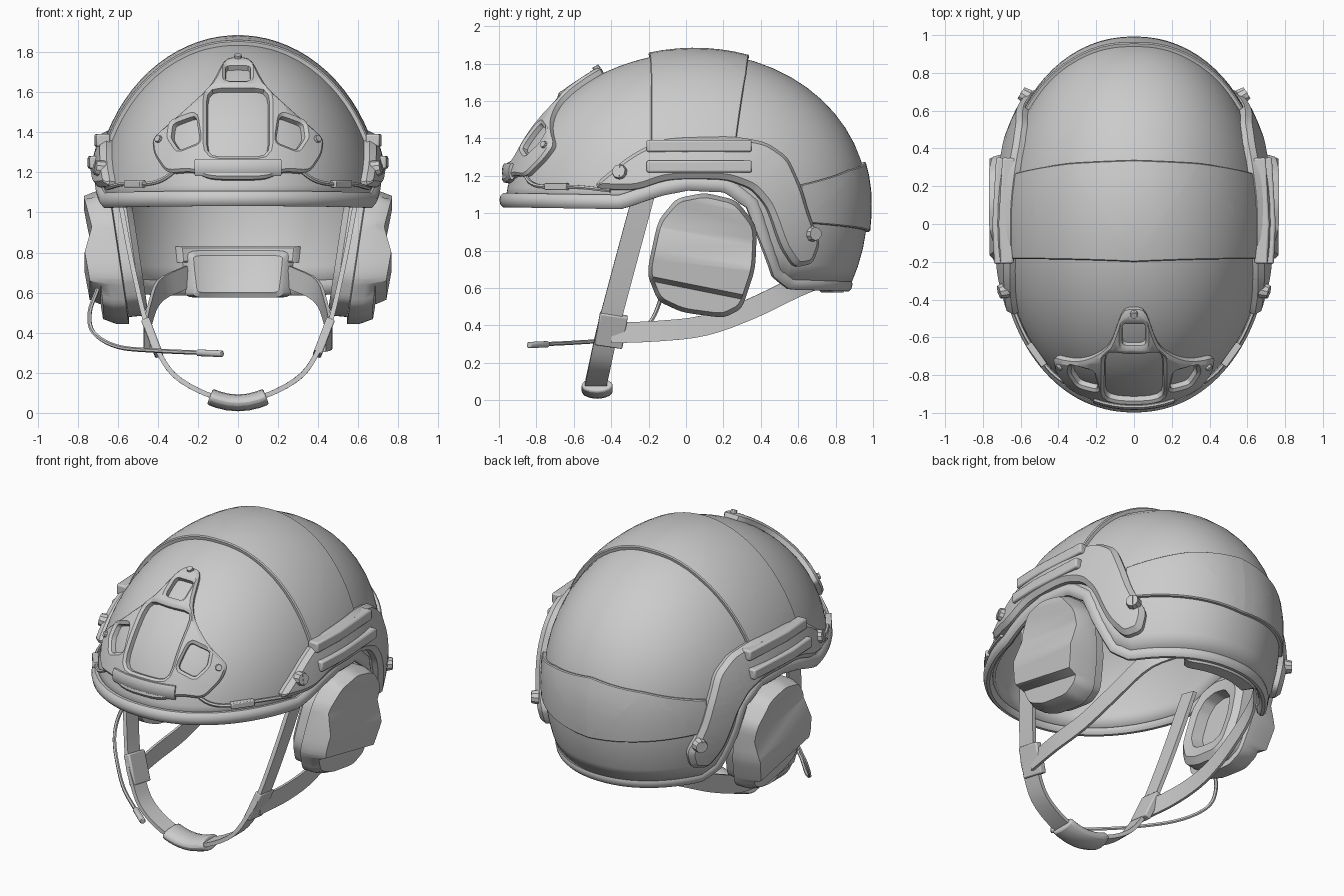
import bpy, bmesh, math
from mathutils import Vector, Matrix

if "Cube" in bpy.data.objects:
    bpy.data.objects.remove(bpy.data.objects["Cube"])

grey = bpy.data.materials.new("plain_grey")
grey.use_nodes = True
grey.diffuse_color = (0.6, 0.6, 0.6, 1)
grey.node_tree.nodes["Principled BSDF"].inputs["Base Color"].default_value = (0.6, 0.6, 0.6, 1)

A, B, H, Z0 = 0.7, 0.97, 0.84, 1.02      # shell half width, half length, dome height, dome base
P, LEAN = 2.12, 0.045                    # plan squareness, rearward lean of the dome
parts = []


def finish(name, bm, mirror=False, bevel=0, solid=0):
    bmesh.ops.recalc_face_normals(bm, faces=bm.faces)
    me = bpy.data.meshes.new(name)
    bm.to_mesh(me)
    bm.free()
    me.materials.append(grey)
    ob = bpy.data.objects.new(name, me)
    bpy.context.collection.objects.link(ob)
    if solid:
        m = ob.modifiers.new("thickness", 'SOLIDIFY')
        m.thickness, m.offset = solid, -1
    if bevel:
        m = ob.modifiers.new("soft_edges", 'BEVEL')
        m.width, m.segments = bevel, 2
    if mirror:
        ob.modifiers.new("other_side", 'MIRROR')
    parts.append(ob)


def interp(t, table):
    for (a, p), (b, q) in zip(table, table[1:]):
        if t <= b:
            return p + (q - p) * max(0, (t - a) / (b - a))
    return table[-1][1]


def rounded(pts, f=0.3):
    """Round each corner of a closed outline with a short quadratic arc."""
    out, n = [], len(pts)
    for i in range(n):
        p, a, b = (Vector(pts[j % n]) for j in (i, i - 1, i + 1))
        s, e = p.lerp(a, f), p.lerp(b, f)
        out += [s.lerp(p, t).lerp(p.lerp(e, t), t) for t in (0, 0.33, 0.67, 1)]
    return out


def rect(u0, u1, v0, v1):
    return [(u0, v0), (u1, v0), (u1, v1), (u0, v1)]


# Shell surface and its coordinate maps
def scale_at(z):
    if z > Z0:
        return math.sqrt(max(0, 1 - ((z - Z0) / H) ** 2))
    return 1 - 0.1 * ((Z0 - z) / 0.42) ** 2


def across(z, r):
    return max(0, scale_at(z) ** P - abs(r) ** P) ** (1 / P)


def spow(c):
    return math.copysign(abs(c) ** (2 / P), c)


def lift(x, y, z, h):
    up = max(0, z - Z0)
    n = Vector((x / A ** 2, y / B ** 2, up / H ** 2)).normalized()
    return Vector((x, y + LEAN * up / H, z)) + n * h


def on_side(y, z, h, side=1):
    return lift(side * A * across(z, y / B), y, z, h)


def on_front(x, z, h):
    return lift(x, -B * across(z, x / A), z, h)


def on_back(az, z, h):
    return lift(A * scale_at(z) * spow(math.sin(az)), B * scale_at(z) * spow(math.cos(az)), z, h)


def on_top(t, y, h):
    z = Z0 + H * math.sqrt(1 - (y / B) ** 2) * math.cos(t)
    return on_side(y, z, h, math.copysign(1, t))


def plate(name, place, loops, base, top, edge, step=0.06, mirror=False):
    """Chamfered plate, drawn flat with optional holes, then wrapped onto the shell."""
    bm = bmesh.new()
    for loop in loops:
        vs = [bm.verts.new((p[0], p[1], base)) for p in loop]
        for i, v in enumerate(vs):
            bm.edges.new((vs[i - 1], v))
    bmesh.ops.triangle_fill(bm, edges=bm.edges[:], use_beauty=True)
    ext = bmesh.ops.extrude_face_region(bm, geom=bm.faces[:], use_keep_orig=True)["geom"]
    upper = [g for g in ext if isinstance(g, bmesh.types.BMFace)]
    soft = top - math.copysign(edge, top - base)
    for v in {v for f in upper for v in f.verts}:
        v.co.z = soft
    bmesh.ops.inset_region(bm, faces=upper, thickness=edge, use_boundary=True, use_even_offset=True)
    for v in {v for f in upper for v in f.verts}:
        v.co.z = top
    for axis in (0, 1):
        vals = [v.co[axis] for v in bm.verts]
        lo, hi = min(vals), max(vals)
        n = math.ceil((hi - lo) / step)
        no = Vector((1 - axis, axis, 0))
        for i in range(1, n):
            bmesh.ops.bisect_plane(bm, geom=bm.verts[:] + bm.edges[:] + bm.faces[:],
                                   plane_co=no * (lo + (hi - lo) * i / n), plane_no=no)
    for v in bm.verts:
        v.co = place(*v.co)
    finish(name, bm, mirror)


def sweep(name, pts, w, t, ref, sides=4, closed=False, sub=1, mirror=False, bevel=0):
    """Strap or tube: w is the half size along ref, t the half size across it."""
    pts = [Vector(p) for p in pts]
    if sub > 1:                                   # smooth path through the points
        q = [2 * pts[0] - pts[1]] + pts + [2 * pts[-1] - pts[-2]]
        path = []
        for a, b, c, d in zip(q, q[1:], q[2:], q[3:]):
            for k in range(sub):
                s = k / sub
                path.append(0.5 * (2 * b + (c - a) * s + (2 * a - 5 * b + 4 * c - d) * s * s
                                   + (3 * b - a - 3 * c + d) * s ** 3))
        pts = path + [pts[-1]]
    bm, rings, n = bmesh.new(), [], len(pts)
    grow = math.sqrt(2) if sides == 4 else 1
    for i, p in enumerate(pts):
        a, b = (pts[i - 1], pts[(i + 1) % n]) if closed else (pts[max(i - 1, 0)], pts[min(i + 1, n - 1)])
        d = (b - a).normalized()
        u = (Vector(ref) - d * d.dot(Vector(ref))).normalized()
        v = d.cross(u)
        angles = [(k + 0.5) * math.tau / sides for k in range(sides)]
        rings.append([bm.verts.new(p + (u * w * math.cos(g) + v * t * math.sin(g)) * grow) for g in angles])
    skin(bm, rings, closed)
    finish(name, bm, mirror, bevel)


def skin(bm, rings, closed=False):
    for r, s in zip(rings, rings[1:] + ([rings[0]] if closed else [])):
        for k in range(len(r)):
            bm.faces.new((r[k - 1], r[k], s[k], s[k - 1]))
    if not closed:
        bm.faces.new(rings[0])
        bm.faces.new(rings[-1])


def bolt(name, place, u, v, h, r, mirror=True, slot=False):
    p, q = place(u, v, h), place(u, v, h + 0.1)
    m = Matrix.Translation(p) @ (q - p).to_track_quat('Z', 'Y').to_matrix().to_4x4()
    bm = bmesh.new()
    bmesh.ops.create_cone(bm, cap_ends=True, segments=10, radius1=r, radius2=r * 0.8, depth=r, matrix=m)
    if slot:
        bmesh.ops.create_cube(bm, size=r, matrix=m @ Matrix.Translation((0, 0, r * 0.1)) @ Matrix.Diagonal((0.25, 1.3, 0.9, 1)))
    finish(name, bm, mirror)


# Shell with ear cut-outs, and the low trim on its rim
RIM = [(-1, 1.07), (-0.35, 1.06), (-0.15, 1.13), (0, 1.16), (0.22, 1.15), (0.36, 1.05),
       (0.44, 0.85), (0.52, 0.69), (0.62, 0.63), (1, 0.62)]
N, ROWS = 160, 18
bm, rings, rim = bmesh.new(), [], []
for i in range(ROWS):
    ring = []
    for j in range(N):
        az = math.tau * j / N
        y = B * spow(math.cos(az))
        z = interp(y, RIM)
        a0 = math.asin((z - Z0) / H) if z > Z0 else (z - Z0) / H
        a = a0 + (math.pi / 2 - a0) * i / ROWS
        ring.append(bm.verts.new(on_back(az, Z0 + H * (math.sin(a) if a > 0 else a), 0)))
        if i == 0:
            rim.append(on_back(az, z, interp(y, [(-0.9, 0.004), (-0.2, -0.002), (0.4, -0.02)])))
    rings.append(ring)
skin(bm, rings)
bm.faces.ensure_lookup_table()
bmesh.ops.delete(bm, geom=[bm.faces[-2]], context='FACES_ONLY')
bmesh.ops.poke(bm, faces=[f for f in bm.faces if len(f.verts) > 4])
for v in bm.verts:
    if len(v.link_edges) == N:
        v.co.z = Z0 + H
finish("shell", bm, solid=0.04)
sweep("rim_trim", rim, 0.04, 0.028, (0, 0, 1), 10, closed=True)

# Raised cover panels
plate("crown_panel", on_top, [[(-1.2, -0.2), (0, -0.24), (1.2, -0.2), (1.2, 0.24), (0.5, 0.28),
                               (0, 0.29), (-0.5, 0.28), (-1.2, 0.24)]], -0.01, 0.025, 0.006, 0.08)
plate("rear_panel", on_back, [[(-0.92, 0.95), (0, 0.9), (0.92, 0.95), (0.92, 1.15), (0.45, 1.23),
                               (0, 1.27), (-0.45, 1.23), (-0.92, 1.15)]], -0.01, 0.022, 0.006, 0.08)

# Side rails, their slotted bars and bolts
rail = [(-0.51, 1.13), (-0.31, 1.3), (-0.14, 1.39), (0.23, 1.4), (0.4, 1.37), (0.52, 1.29), (0.6, 1.13),
        (0.66, 0.95), (0.7, 0.84), (0.66, 0.73), (0.57, 0.71), (0.5, 0.82), (0.43, 1.03), (0.34, 1.13),
        (0.2, 1.18), (-0.1, 1.18), (-0.27, 1.12)]
plate("side_rail", on_side, [rounded(rail)], -0.02, 0.055, 0.025, mirror=True)
for name, x, z in (("upper_rail_bar", 0.672, 1.36), ("lower_rail_bar", 0.705, 1.25)):
    bar = [(x, -0.21, z), (x + 0.01, 0, z), (x - 0.01, 0.35, z)]
    sweep(name, bar, 0.032, 0.035, (0, 0, 1), mirror=True, bevel=0.01)
bolt("front_rail_bolt", on_side, -0.35, 1.21, 0.055, 0.045, slot=True)
bolt("rear_rail_bolt", on_side, 0.65, 0.89, 0.06, 0.045, slot=True)

# Front mount with its windows
half = [(0.06, 1.75), (0.13, 1.61), (0.27, 1.48), (0.41, 1.36), (0.4, 1.28), (0.34, 1.19), (0.22, 1.2), (0.13, 1.16)]
outline = half + [(-x, z) for x, z in reversed(half)]
side_hole = [(0.18, 1.34), (0.28, 1.3), (0.32, 1.36), (0.31, 1.43), (0.2, 1.47)]
holes = [rect(-0.15, 0.15, 1.27, 1.6), rect(-0.06, 0.06, 1.635, 1.71),
         side_hole, [(-x, z) for x, z in side_hole]]
plate("front_mount", on_front, [rounded(outline)] + [rounded(h, 0.2) for h in holes], -0.01, 0.04, 0.013, 0.05)
bolt("side_mount_bolt", on_front, 0.37, 1.35, 0.042, 0.022)
bolt("top_mount_bolt", on_front, 0, 1.74, 0.042, 0.022, mirror=False)
sweep("mount_lip", [on_front(x / 20, 1.215, 0.035) for x in range(-4, 5)], 0.045, 0.018, (0, 0, 1), 10)

# Elastic cords along the brim
cord = [(0.3, 1.21), (0.37, 1.16), (0.45, 1.14), (0.56, 1.14), (0.64, 1.12)]
sweep("brim_cord", [on_front(x, z, 0.015) for x, z in cord], 0.011, 0.011, (0, 0, 1), 6, sub=4, mirror=True)
sweep("cord_clip", [on_front(0.46, 1.14, 0.02), on_front(0.54, 1.14, 0.02)], 0.018, 0.018, (0, 0, 1), mirror=True, bevel=0.005)

# Ear cups: hollow cushion, stepped body and creased outer face
cup = rounded([(0.1, 1.11), (0.27, 1.07), (0.38, 0.93), (0.37, 0.7), (0.3, 0.49), (0.2, 0.44),
               (-0.02, 0.47), (-0.15, 0.53), (-0.21, 0.68), (-0.15, 0.96), (-0.05, 1.08)], 0.25)
FACE = [(0.44, 0.665), (0.6, 0.685), (0.625, 0.74), (0.77, 0.765), (0.9, 0.73), (1.07, 0.768), (1.13, 0.768)]
mid = Vector((0.09, 0.78))
bm, rings = bmesh.new(), []
for x, s in ((0.57, 0.5), (0.5, 0.55), (0.49, 0.75), (0.52, 0.88), (0.59, 0.9), (0.595, 1), (0.66, 1), (0.7, 0.93)):
    rings.append([bm.verts.new((x, *(mid + (p - mid) * s))) for p in cup])
skin(bm, rings)
for z, _ in FACE[1:-1]:
    bmesh.ops.bisect_plane(bm, geom=bm.verts[:] + bm.edges[:] + bm.faces[:],
                           plane_co=(0, 0, z), plane_no=(0, 0.2, 1))
for v in bm.verts:
    tilt = 0.15 * (v.co.z - mid.y)
    v.co.x = interp(v.co.z + 0.2 * v.co.y, FACE) if v.co.x > 0.699 else v.co.x + tilt
finish("ear_cup", bm, mirror=True)

# Boom microphone on the right side
boom = [(-0.7, -0.12, 0.62), (-0.74, -0.15, 0.5), (-0.72, -0.21, 0.4), (-0.6, -0.35, 0.33), (-0.4, -0.57, 0.31), (-0.18, -0.76, 0.3)]
sweep("microphone_boom", boom, 0.011, 0.011, (1, 1, 0), 6, sub=5)
sweep("microphone", [(-0.2, -0.74, 0.3), (-0.08, -0.84, 0.295)], 0.018, 0.018, (0, 0, 1), 8, bevel=0.004)

# Chin straps, buckles and chin cup
strap = [(0.6, -0.22, 1.12), (0.53, -0.32, 0.75), (0.46, -0.4, 0.45), (0.41, -0.43, 0.33),
         (0.32, -0.46, 0.19), (0.16, -0.48, 0.095), (0, -0.48, 0.06)]
strap += [(-x, y, z) for x, y, z in reversed(strap[:-1])]
sweep("chin_strap", strap, 0.058, 0.012, (0, 1, 0), sub=4)
rear = [(0.43, -0.4, 0.36), (0.46, -0.15, 0.37), (0.46, 0.1, 0.4), (0.44, 0.35, 0.49), (0.39, 0.6, 0.61), (0.25, 0.78, 0.68)]
sweep("rear_strap", rear, 0.055, 0.008, (0, 0, 1), sub=4, mirror=True)
sweep("strap_buckle", [(0.46, -0.385, 0.46), (0.395, -0.415, 0.29)], 0.075, 0.022, (0, 1, 0), mirror=True, bevel=0.008)
chin = [(x, -0.475, 0.05 + 1.6 * x * x) for x in (-0.14, -0.1, -0.05, 0, 0.05, 0.1, 0.14)]
sweep("chin_cup", chin, 0.085, 0.042, (0, 1, 0), 14, bevel=0.012)

# Nape pad and its holder inside the back
plate("nape_pad", on_back, [rounded(rect(-0.44, 0.44, 0.575, 0.81), 0.12)], -0.02, -0.12, 0.025)
plate("nape_holder", on_back, [rect(-0.49, 0.49, 0.75, 0.83)], -0.02, -0.09, 0.008)

# Smooth shading with sharp edges kept
bpy.ops.object.select_all(action='DESELECT')
for ob in parts:
    ob.select_set(True)
bpy.context.view_layer.objects.active = parts[0]
bpy.ops.object.shade_smooth_by_angle(angle=math.radians(35))
